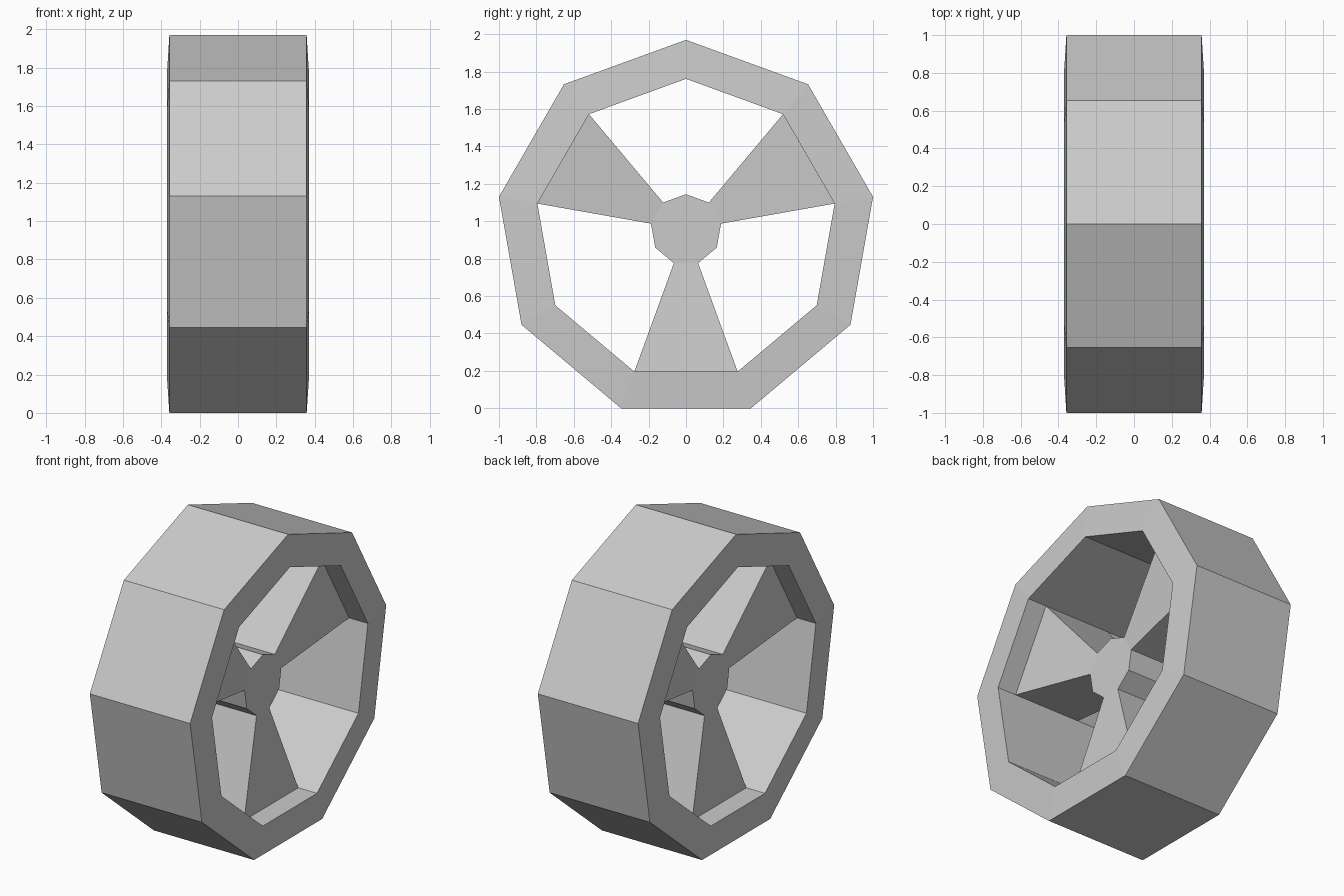
import bpy, bmesh
from math import radians, sin, cos

if "Cube" in bpy.data.objects:
    bpy.data.objects.remove(bpy.data.objects["Cube"])

SIDES = 9
CENTRE_Z = 0.954
R_OUT, R_IN, R_HUB = 1.0154, 0.807, 0.19
X_OUT, X_IN, X_SPOKE, X_HUB = 0.358, 0.371, 0.237, 0.178


def ring(bm, x, r):
    """Nine-sided loop around the x axle, one corner straight up."""
    return [bm.verts.new((x, r * sin(radians(40 * k)),
                          CENTRE_Z + r * cos(radians(40 * k)))) for k in range(SIDES)]


def strip(bm, a, b, sectors=range(SIDES)):
    """Bridge two loops in the chosen sectors."""
    for k in sectors:
        n = (k + 1) % SIDES
        bm.faces.new((a[k], a[n], b[n], b[k]))


def finish(bm, name):
    bmesh.ops.recalc_face_normals(bm, faces=bm.faces)
    mesh = bpy.data.meshes.new(name)
    bm.to_mesh(mesh)
    bm.free()
    obj = bpy.data.objects.new(name, mesh)
    bpy.context.collection.objects.link(obj)
    return obj


spokes = [k for k in range(SIDES) if k % 3 == 1]
windows = [k for k in range(SIDES) if k % 3 != 1]

# Rim: tread, side faces and inner wall, left open where the spokes join
bm = bmesh.new()
profile = [(-X_SPOKE, R_IN), (-X_IN, R_IN), (-X_OUT, R_OUT),
           (X_OUT, R_OUT), (X_IN, R_IN), (X_SPOKE, R_IN)]
loops = [ring(bm, x, r) for x, r in profile]
for a, b in zip(loops, loops[1:]):
    strip(bm, a, b)
strip(bm, loops[-1], loops[0], windows)
finish(bm, "rim")

# Hub with three flared spokes
bm = bmesh.new()
hub = [ring(bm, s * X_HUB, R_HUB) for s in (-1, 1)]
tip = [ring(bm, s * X_SPOKE, R_IN) for s in (-1, 1)]
for h, t in zip(hub, tip):
    bm.faces.new(h)
    strip(bm, h, t, spokes)
strip(bm, hub[0], hub[1], windows)
for k in spokes:
    for c in (k, k + 1):
        bm.faces.new((hub[0][c], hub[1][c], tip[1][c], tip[0][c]))
loose = [v for v in bm.verts if not v.link_faces]
bmesh.ops.delete(bm, geom=loose, context='VERTS')
finish(bm, "hub_and_spokes")
